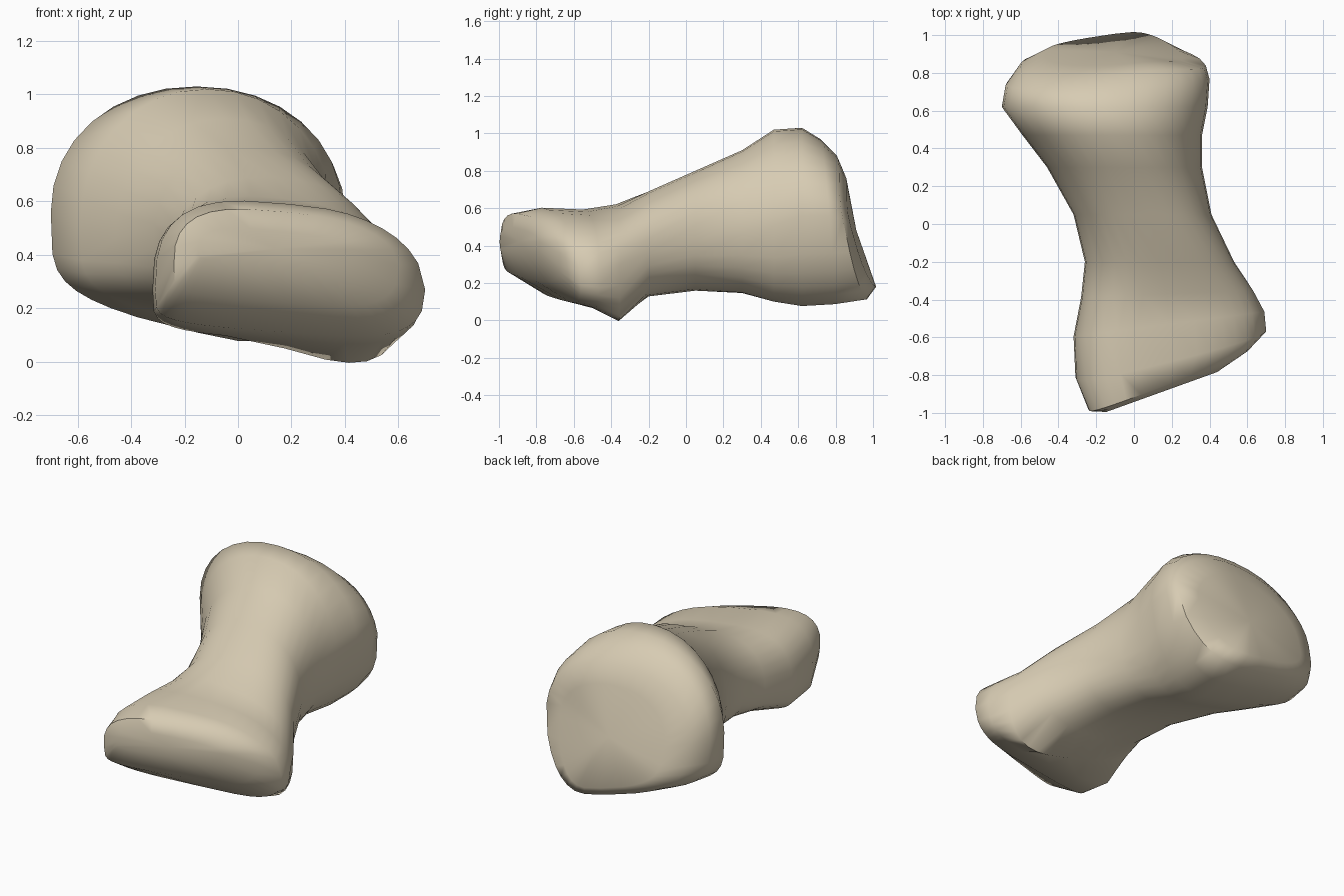
import bpy
import bmesh
import math

SEGMENTS = 32

# Remove the default cube
default_cube = bpy.data.objects.get("Cube")
if default_cube:
    bpy.data.objects.remove(default_cube, do_unlink=True)


def make_material(name, colour):
    material = bpy.data.materials.new(name)
    material.use_nodes = True
    material.diffuse_color = colour
    shader = next(node for node in material.node_tree.nodes if node.type == "BSDF_PRINCIPLED")
    shader.inputs["Base Color"].default_value = colour
    shader.inputs["Roughness"].default_value = 0.8
    return material


def signed_power(value, exponent):
    return math.copysign(abs(value) ** exponent, value)


def section_points(section, style):
    """Closed outline: separate upper and lower curves meeting at the widest height."""
    y, yaw, lean, left, right, bottom, widest, top = section
    upper_curve, lower_curve, pull = style
    centre, half_width = (left + right) / 2, (right - left) / 2
    points = []
    for step in range(SEGMENTS):
        angle = math.tau * step / SEGMENTS
        cosine, sine = math.cos(angle), math.sin(angle)
        is_upper = sine >= 0
        roundness, slope, tuck = upper_curve if is_upper else lower_curve
        height = top - widest if is_upper else widest - bottom
        across = half_width * signed_power(cosine, 2 / roundness)
        # The +x side narrows away from the widest height and sits back from the end
        bend = 0
        if across > 0:
            bend = pull * (across / half_width) ** 3
            across *= 1 - tuck * abs(sine)
        z = widest + height * signed_power(sine, 2 / roundness) + slope * across * abs(sine)
        points.append((centre + across, y + yaw * across + lean * (z - widest) - bend, z))
    return points


def loft(name, outlines, material):
    mesh = bpy.data.meshes.new(name)
    bm = bmesh.new()
    rings = [[bm.verts.new(point) for point in outline] for outline in outlines]
    for first, second in zip(rings, rings[1:]):
        for i in range(SEGMENTS):
            j = (i + 1) % SEGMENTS
            bm.faces.new((first[i], first[j], second[j], second[i]))
    # Close both ends with shallow fans
    for ring in (rings[0], rings[-1]):
        cap = bm.faces.new(ring)
        bmesh.ops.poke(bm, faces=[cap])
    bmesh.ops.recalc_face_normals(bm, faces=bm.faces[:])
    bm.to_mesh(mesh)
    bm.free()
    mesh.materials.append(material)
    obj = bpy.data.objects.new(name, mesh)
    bpy.context.scene.collection.objects.link(obj)
    return obj


# Styles: upper and lower curve (roundness, slope, tuck), then pull
condyle = ((3.0, -0.10, 0.2), (4.2, -0.07, 0.08), 0.0)
neck = ((2.6, -0.12, 0.12), (3.0, -0.30, 0.0), 0.0)
shaft = ((2.3, -0.05, 0.0), (2.5, -0.05, 0.0), 0.0)
flare = ((2.1, 0.0, 0.0), (3.0, -0.15, 0.15), 0.0)
head = ((2.1, 0.0, 0.0), (3.6, -0.24, 0.28), 0.0)
rim = ((2.1, 0.0, 0.0), (3.4, -0.24, 0.28), 0.07)

# Sections: y, yaw, lean, left, right, bottom, widest height, top
sections = [
    # Slanted front end
    ((-0.89, 0.36, 0.0, -0.15, 0.44, 0.36, 0.42, 0.49), condyle),
    ((-0.83, 0.37, -0.10, -0.24, 0.60, 0.22, 0.36, 0.56), condyle),
    ((-0.69, 0.24, -0.12, -0.31, 0.70, 0.11, 0.27, 0.59), condyle),
    ((-0.53, 0.13, 0.0, -0.32, 0.69, 0.08, 0.27, 0.58), condyle),
    ((-0.37, 0.04, 0.0, -0.28, 0.63, 0.05, 0.30, 0.61), neck),
    # Narrow shaft
    ((-0.20, 0.0, 0.0, -0.26, 0.53, 0.13, 0.36, 0.69), shaft),
    ((0.05, 0.0, 0.0, -0.32, 0.41, 0.16, 0.42, 0.80), shaft),
    ((0.30, 0.0, 0.0, -0.46, 0.36, 0.16, 0.46, 0.91), flare),
    # Broad domed back end
    ((0.47, 0.0, 0.0, -0.59, 0.36, 0.13, 0.51, 1.02), head),
    ((0.62, 0.0, 0.0, -0.70, 0.39, 0.11, 0.56, 1.03), head),
    ((0.75, 0.03, -0.08, -0.68, 0.40, 0.12, 0.56, 0.97), head),
    ((0.87, 0.08, -0.21, -0.60, 0.38, 0.14, 0.54, 0.89), rim),
    ((0.92, 0.08, -0.28, -0.47, 0.26, 0.20, 0.51, 0.78), rim),
]

bone_colour = make_material("warm_bone", (0.68, 0.60, 0.45, 1.0))
bone = loft("bone_body", [section_points(*entry) for entry in sections], bone_colour)

# Smooth the surface while keeping any tight rim crisp
bpy.ops.object.select_all(action="DESELECT")
bone.select_set(True)
bpy.context.view_layer.objects.active = bone
bpy.ops.object.shade_smooth_by_angle(angle=math.radians(60))
